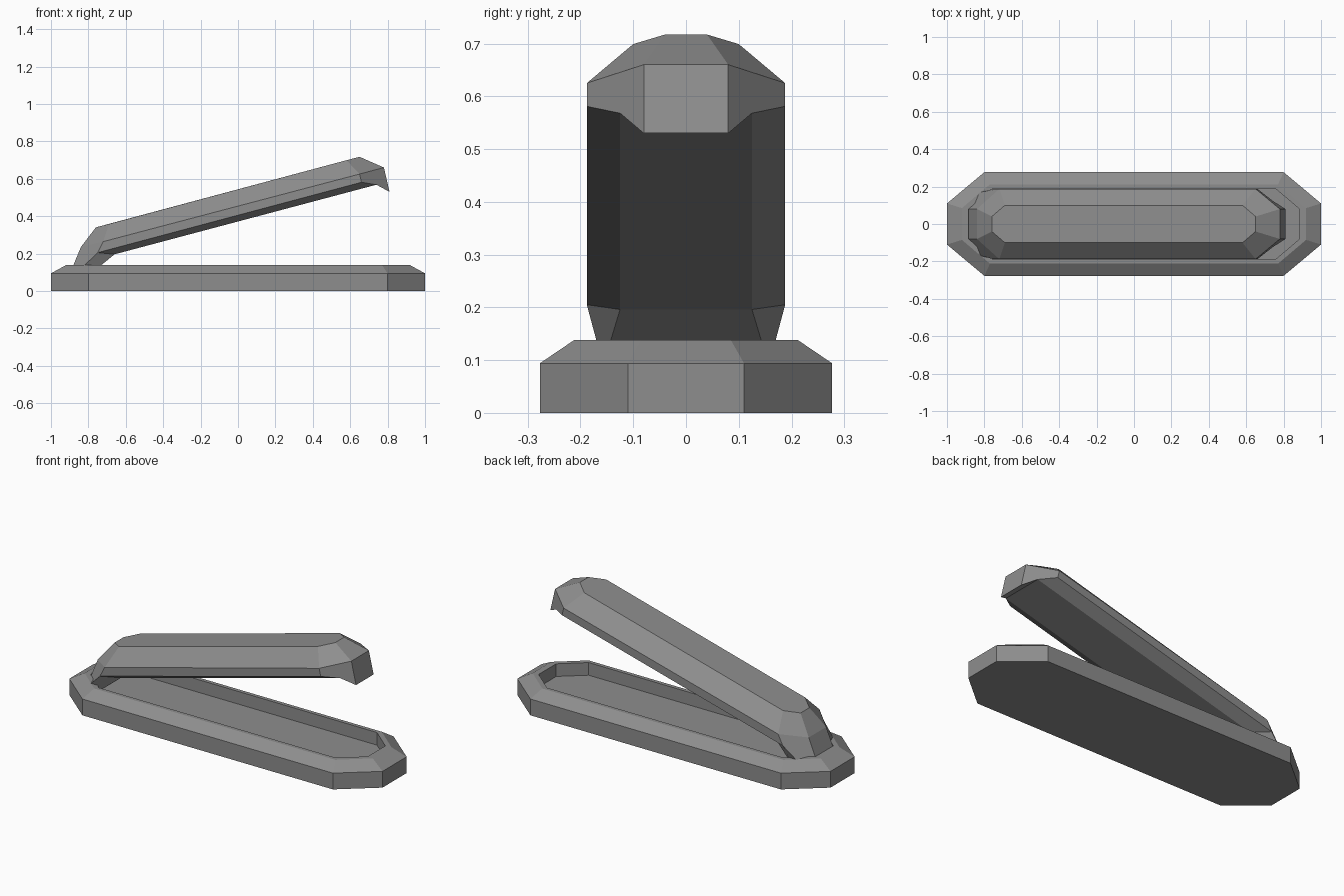
import bpy
import bmesh

cube = bpy.data.objects.get("Cube")
if cube:
    bpy.data.objects.remove(cube, do_unlink=True)

grey = bpy.data.materials.new("mid_grey")
grey.use_nodes = True
colour = (0.27, 0.27, 0.27, 1)
grey.diffuse_color = colour
grey.node_tree.nodes["Principled BSDF"].inputs["Base Color"].default_value = colour


def finish(name, bm):
    bmesh.ops.recalc_face_normals(bm, faces=bm.faces[:])
    mesh = bpy.data.meshes.new(name)
    bm.to_mesh(mesh)
    bm.free()
    mesh.materials.append(grey)
    bpy.context.collection.objects.link(bpy.data.objects.new(name, mesh))


# Base tray: stacked eight-sided rings, rising outside and sinking to the floor
def octagon(bm, end_x, end_y, side_x, side_y, z):
    quarter = [(end_x, end_y), (side_x, side_y)]
    half = quarter + [(-x, y) for x, y in reversed(quarter)]
    loop = half + [(x, -y) for x, y in reversed(half)]
    return [bm.verts.new((x, y, z)) for x, y in loop]


bm = bmesh.new()
rings = [octagon(bm, *r) for r in (
    (1, .11, .8, .277, 0),
    (1, .11, .8, .277, .094),
    (.92, .085, .77, .212, .138),
    (.885, .08, .755, .19, .138),
    (.885, .08, .755, .19, .065),
)]
bm.faces.new(rings[0])
bm.faces.new(rings[-1])
for a, b in zip(rings, rings[1:]):
    for i in range(len(a)):
        j = (i + 1) % len(a)
        bm.faces.new((a[i], a[j], b[j], b[i]))
finish("base_tray", bm)

# Raised lid: half outline points, mirrored across y
points = {
    # flat top
    "top_a": (-.76, .04, .34), "top_b": (-.69, .1, .358),
    "top_c": (.58, .1, .699), "top_d": (.65, .04, .717),
    # widest ridge
    "rim_a": (-.84, .08, .235), "rim_b": (-.72, .188, .264),
    "rim_c": (.65, .188, .625), "rim_d": (.78, .08, .66),
    # lower edge, with a lip at each end
    "low_a": (-.9, .08, .09), "foot_out": (-.87, .157, .09),
    "low_b": (-.75, .188, .205), "low_c": (.66, .188, .581),
    "lip": (.74, .125, .568), "low_d": (.81, .08, .53),
    # underside
    "under": (-.66, .125, .196), "foot_in": (-.79, .157, .09),
}
side_faces = [
    "top_a top_b rim_b rim_a", "top_b top_c rim_c rim_b", "top_c top_d rim_d rim_c",
    "rim_b rim_c low_c low_b", "rim_a rim_b low_b foot_out low_a",
    "rim_c rim_d low_d lip low_c", "low_b low_c lip under",
    "low_b under foot_in foot_out",
]
cross_faces = [
    "top_a top_b top_c top_d", "rim_a top_a", "top_d rim_d", "rim_d low_d",
    "rim_a low_a", "low_d lip", "lip under", "under foot_in",
    "foot_in foot_out low_a",
]
bm = bmesh.new()
left, right = [{n: bm.verts.new((x, s * y, z)) for n, (x, y, z) in points.items()}
               for s in (1, -1)]
for names in side_faces:
    for side in (left, right):
        bm.faces.new([side[n] for n in names.split()])
for names in cross_faces:
    chain = names.split()
    bm.faces.new([left[n] for n in chain] + [right[n] for n in reversed(chain)])
finish("raised_lid", bm)
